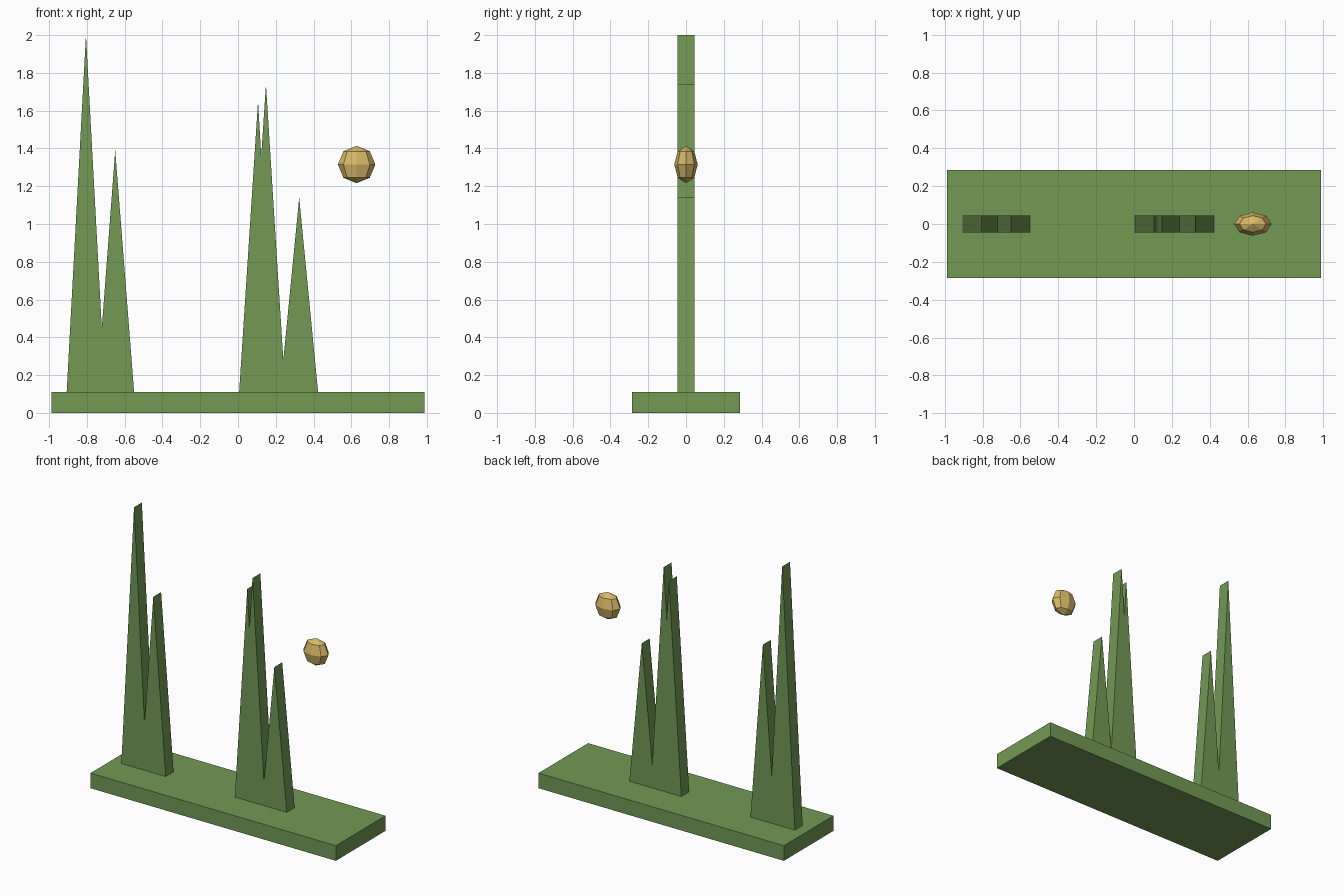
import bpy, bmesh
from mathutils import Matrix

if "Cube" in bpy.data.objects:
    bpy.data.objects.remove(bpy.data.objects["Cube"])

BASE_TOP = 0.11
HALF_DEPTH = 0.045


def material(name, rgb):
    mat = bpy.data.materials.new(name)
    mat.diffuse_color = (*rgb, 1)
    mat.use_nodes = True
    mat.node_tree.nodes["Principled BSDF"].inputs["Base Color"].default_value = mat.diffuse_color
    return mat


def finish(name, bm, mat):
    bmesh.ops.recalc_face_normals(bm, faces=bm.faces)
    mesh = bpy.data.meshes.new(name)
    bm.to_mesh(mesh)
    bm.free()
    mesh.materials.append(mat)
    obj = bpy.data.objects.new(name, mesh)
    bpy.context.collection.objects.link(obj)
    return obj


def extruded_profile(name, points, mat):
    """Extrude an x/z outline symmetrically along y."""
    bm = bmesh.new()
    face = bm.faces.new([bm.verts.new((x, -HALF_DEPTH, z)) for x, z in points])
    ext = bmesh.ops.extrude_face_region(bm, geom=[face])
    verts = [v for v in ext["geom"] if isinstance(v, bmesh.types.BMVert)]
    bmesh.ops.translate(bm, verts=verts, vec=(0, 2 * HALF_DEPTH, 0))
    return finish(name, bm, mat)


green = material("green", (0.17, 0.32, 0.09))
gold = material("gold", (0.68, 0.48, 0.14))

# Base slab
bm = bmesh.new()
bmesh.ops.create_cube(bm, size=1, matrix=Matrix.Translation((0, 0, BASE_TOP / 2))
                      @ Matrix.Diagonal((1.974, 0.57, BASE_TOP, 1)))
finish("base", bm, green)

# Two clusters of pointed blades
extruded_profile("left_spikes", [
    (-0.907, BASE_TOP), (-0.805, 2.0), (-0.721, 0.45),
    (-0.65, 1.39), (-0.55, BASE_TOP)], green)
extruded_profile("right_spikes", [
    (0.006, BASE_TOP), (0.106, 1.65), (0.123, 1.36), (0.148, 1.74),
    (0.24, 0.28), (0.324, 1.14), (0.424, BASE_TOP)], green)

# Floating faceted ball, flattened front to back
bm = bmesh.new()
bmesh.ops.create_uvsphere(bm, u_segments=8, v_segments=4, radius=1,
                          matrix=Matrix.Translation((0.628, 0, 1.315))
                          @ Matrix.Diagonal((0.099, 0.062, 0.099, 1)))
finish("ball", bm, gold)
